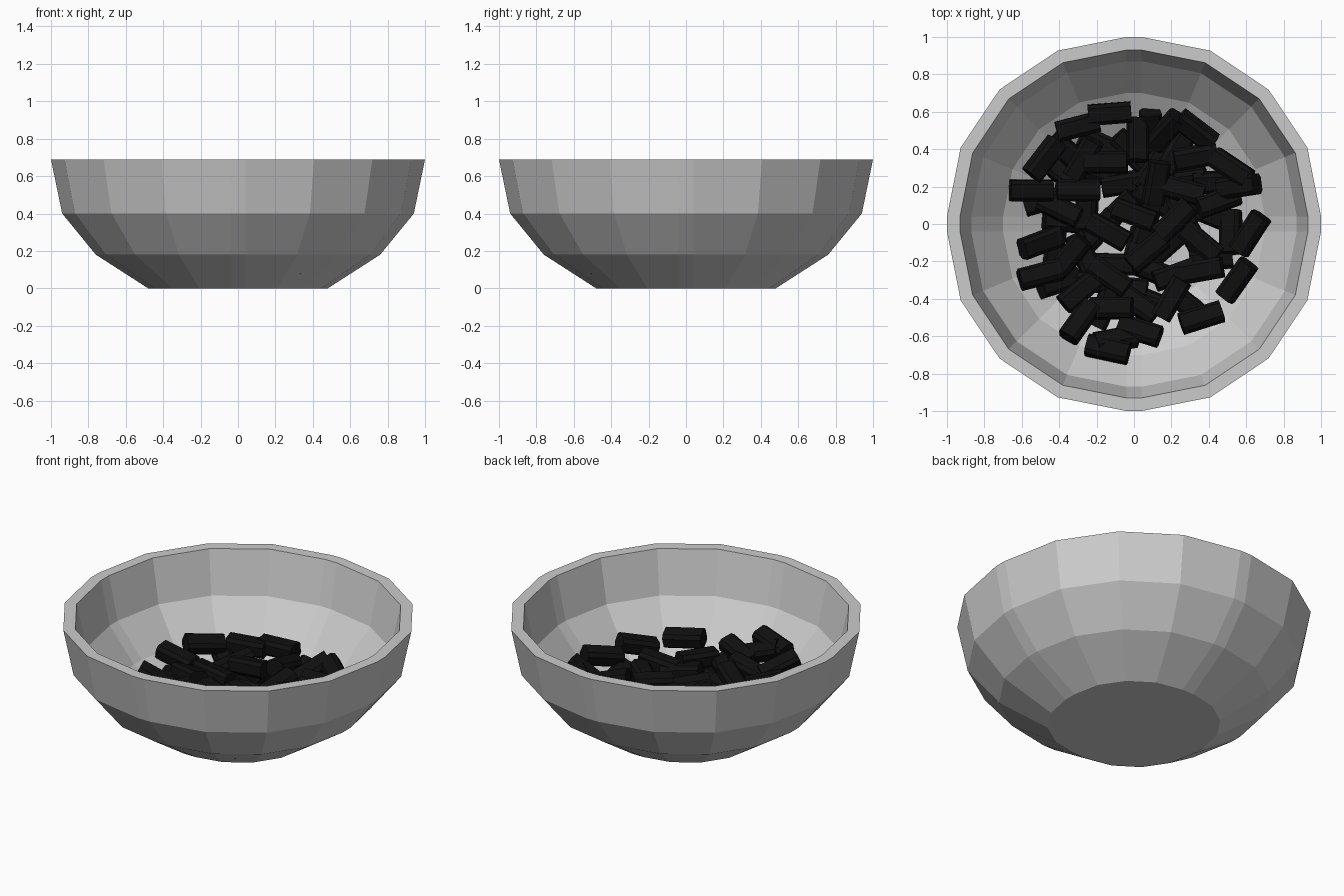
import bpy, bmesh, math, random
from mathutils import Matrix, Euler

if "Cube" in bpy.data.objects:
    bpy.data.objects.remove(bpy.data.objects["Cube"])

random.seed(4)
FLAT = 0.04  # half length of the short straight edge on each side of the bowl


def make_object(name, bm):
    bmesh.ops.recalc_face_normals(bm, faces=bm.faces)
    mesh = bpy.data.meshes.new(name)
    bm.to_mesh(mesh)
    bm.free()
    obj = bpy.data.objects.new(name, mesh)
    bpy.context.collection.objects.link(obj)
    return obj


def ring(bm, radius, z):
    """Rounded square with four segments per corner."""
    verts = []
    for corner in range(4):
        mid = math.radians(45 + 90 * corner)
        cx, cy = (FLAT * math.copysign(1, f(mid)) for f in (math.cos, math.sin))
        for i in range(5):
            a = math.radians(90 * corner + 22.5 * i)
            verts.append(bm.verts.new((cx + (radius - FLAT) * math.cos(a),
                                       cy + (radius - FLAT) * math.sin(a), z)))
    return verts


# Bowl: outer wall, rim, then inner wall
outer = [(0.48, 0), (0.76, 0.18), (0.94, 0.40), (1.0, 0.69)]
inner = [(0.93, 0.69), (0.87, 0.42), (0.70, 0.22), (0.45, 0.06)]
bm = bmesh.new()
rings = [ring(bm, r, z) for r, z in outer + inner]
for a, b in zip(rings, rings[1:]):
    for i in range(len(a)):
        j = (i + 1) % len(a)
        bm.faces.new((a[i], a[j], b[j], b[i]))
bm.faces.new(rings[0])
bm.faces.new(rings[-1])
make_object("bowl", bm)


def floor_height(r):
    """Height of the inner bowl surface at radius r."""
    pts = inner[::-1]
    for (r0, z0), (r1, z1) in zip(pts, pts[1:]):
        if r < r1:
            return z0 + max(0, r - r0) / (r1 - r0) * (z1 - z0)
    return 0.69


def add_pellet(bm, x, y, angle, lift):
    """Short bar with chamfered long edges, leaning with the bowl's slope."""
    r = math.hypot(x, y)
    z = floor_height(r) + lift
    tilt = Euler((random.uniform(-0.3, 0.3), random.uniform(-0.25, 0.25), math.radians(angle)))
    lean = Matrix.Identity(4)
    if r > 0.5:
        lean = Matrix.Rotation(-0.3, 4, (-y / r, x / r, 0))
    m = Matrix.Translation((x, y, z)) @ lean @ tilt.to_matrix().to_4x4()
    w, h, c, half = 0.056, 0.048, 0.02, 0.115
    section = [(w, h - c), (w - c, h), (c - w, h), (-w, h - c),
               (-w, c - h), (c - w, -h), (w - c, -h), (w, c - h)]
    ends = [[bm.verts.new(m @ Matrix.Translation((s * half, u, v)).translation)
             for u, v in section] for s in (-1, 1)]
    for end in ends:
        bm.faces.new(end)
    for i in range(8):
        j = (i + 1) % 8
        bm.faces.new((ends[0][i], ends[0][j], ends[1][j], ends[1][i]))


# Pellets: visible top layer as x, y, angle, over a random lower layer
top_layer = [
    (-.13, .59, 5), (-.30, .52, 15), (-.48, .35, 50), (-.55, .18, 0), (-.40, .08, -25),
    (-.50, -.10, 20), (-.50, -.27, 15), (-.29, -.36, 40), (-.29, -.52, 55), (-.14, -.67, -15),
    (-.10, -.62, 15), (.03, -.57, -20), (.36, -.50, 20), (.20, -.40, 60), (.36, -.25, 10),
    (.55, -.30, 50), (.36, -.10, -40), (.62, -.05, 55), (.22, .02, 45), (0, .05, -20),
    (-.14, -.04, -30), (.12, .22, 80), (.07, -.15, 40), (-.15, .33, 0), (-.27, .35, 60),
    (.02, .45, 90), (.17, .50, 50), (.33, .50, -40), (.33, .36, 10), (.52, .30, -30),
    (.26, .18, -15), (.56, .20, 10), (-.30, .18, 0), (-.34, -.17, 50), (-.13, -.28, -35),
    (.02, -.43, -35), (-.12, -.45, 0), (.45, .12, 20), (.22, -.27, 20)]
bm = bmesh.new()
for x, y, angle in top_layer:
    outer_part = math.hypot(x, y) > 0.5
    add_pellet(bm, x, y, angle, random.uniform(0.07, 0.11) if outer_part else random.uniform(0.12, 0.17))
for i in range(36):
    r = 0.53 * math.sqrt((i + 0.5) / 36)
    a = i * 2.39996
    add_pellet(bm, r * math.cos(a), r * math.sin(a), random.uniform(0, 180), 0.055)
pellets = make_object("pellets", bm)

black = bpy.data.materials.new("black_pellet")
black.diffuse_color = (0.005, 0.005, 0.005, 1)
black.use_nodes = True
black.node_tree.nodes["Principled BSDF"].inputs["Base Color"].default_value = black.diffuse_color
pellets.data.materials.append(black)
